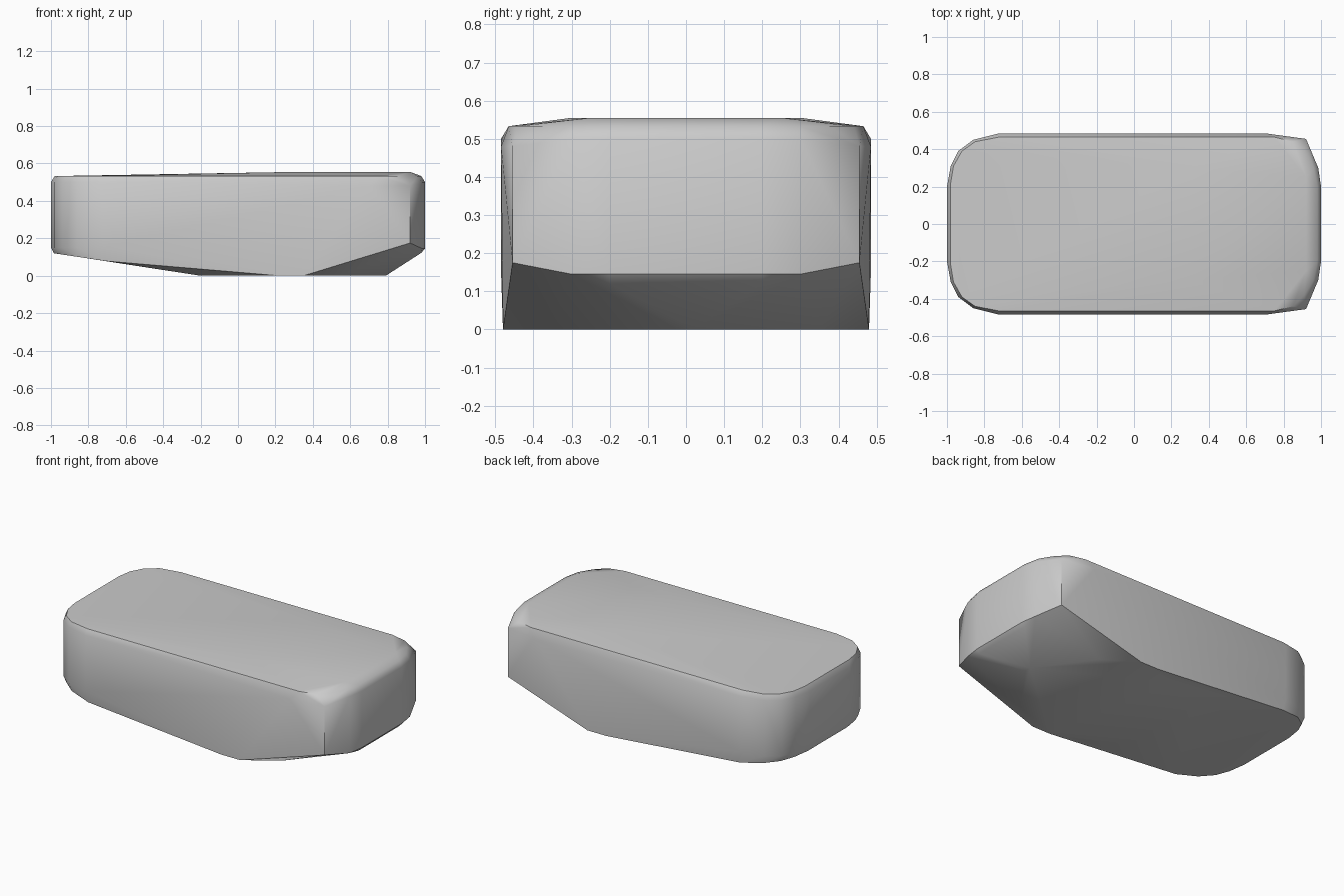
import bpy, bmesh, math

cube = bpy.data.objects.get("Cube")
if cube:
    bpy.data.objects.remove(cube, do_unlink=True)

grey = bpy.data.materials.new("plain grey")
grey.use_nodes = True
colour = (0.6, 0.6, 0.6, 1)
grey.diffuse_color = colour
grey.node_tree.nodes["Principled BSDF"].inputs["Base Color"].default_value = colour

# Half outlines (x, y), from the blunt left end to the tapered right end
body_left = [(-1, 0.2), (-0.98, 0.31), (-0.94, 0.39), (-0.86, 0.45), (-0.72, 0.485)]
body_right = [(0.7, 0.485), (0.92, 0.455), (0.985, 0.3), (1, 0.2)]
rim = [(-0.98, 0.22), (-0.965, 0.31), (-0.92, 0.39), (-0.85, 0.44), (-0.72, 0.465),
       (0.75, 0.465), (0.85, 0.44), (0.91, 0.38), (0.96, 0.3), (0.98, 0.2)]
crown = [(0.3, 0.3), (0.92, 0.25)]
keel = [(-0.2, 0.27), (0.05, 0.42), (0.22, 0.48), (0.35, 0.48), (0.55, 0.35), (0.79, 0.02)]

points = []
def ring(outline, z):
    for x, y in outline:
        height = z(x) if callable(z) else z
        points.extend([(x, y, height), (x, -y, height)])

# Blunt end with its softened lower lip
ring(body_left, 0.5)
ring(body_left, 0.15)
ring([(x * 0.985, y * 0.98) for x, y in body_left], lambda x: 0.12 - 0.15 * (x + 0.985))
# Tapered end
ring(body_right, lambda x: 0.48 if x < 0.95 else 0.5)
ring(body_right[1:], lambda x: 0.175 if x < 0.95 else 0.145)
ring([(0.98, 0.2)], 0.122)
# Rounded rim, slightly raised crown and pointed keel
ring(rim, 0.533)
ring(crown, 0.555)
ring(keel, 0)

bm = bmesh.new()
for p in points:
    bm.verts.new(p)
result = bmesh.ops.convex_hull(bm, input=bm.verts)
bmesh.ops.delete(bm, geom=[v for v in bm.verts if not v.link_faces], context='VERTS')
bmesh.ops.dissolve_limit(bm, angle_limit=math.radians(0.8), verts=bm.verts, edges=bm.edges)
bmesh.ops.recalc_face_normals(bm, faces=bm.faces)

mesh = bpy.data.meshes.new("body")
bm.to_mesh(mesh)
bm.free()
mesh.materials.append(grey)
body = bpy.data.objects.new("body", mesh)
bpy.context.collection.objects.link(body)
bpy.context.view_layer.objects.active = body
body.select_set(True)
bpy.ops.object.shade_smooth_by_angle(angle=math.radians(35))
